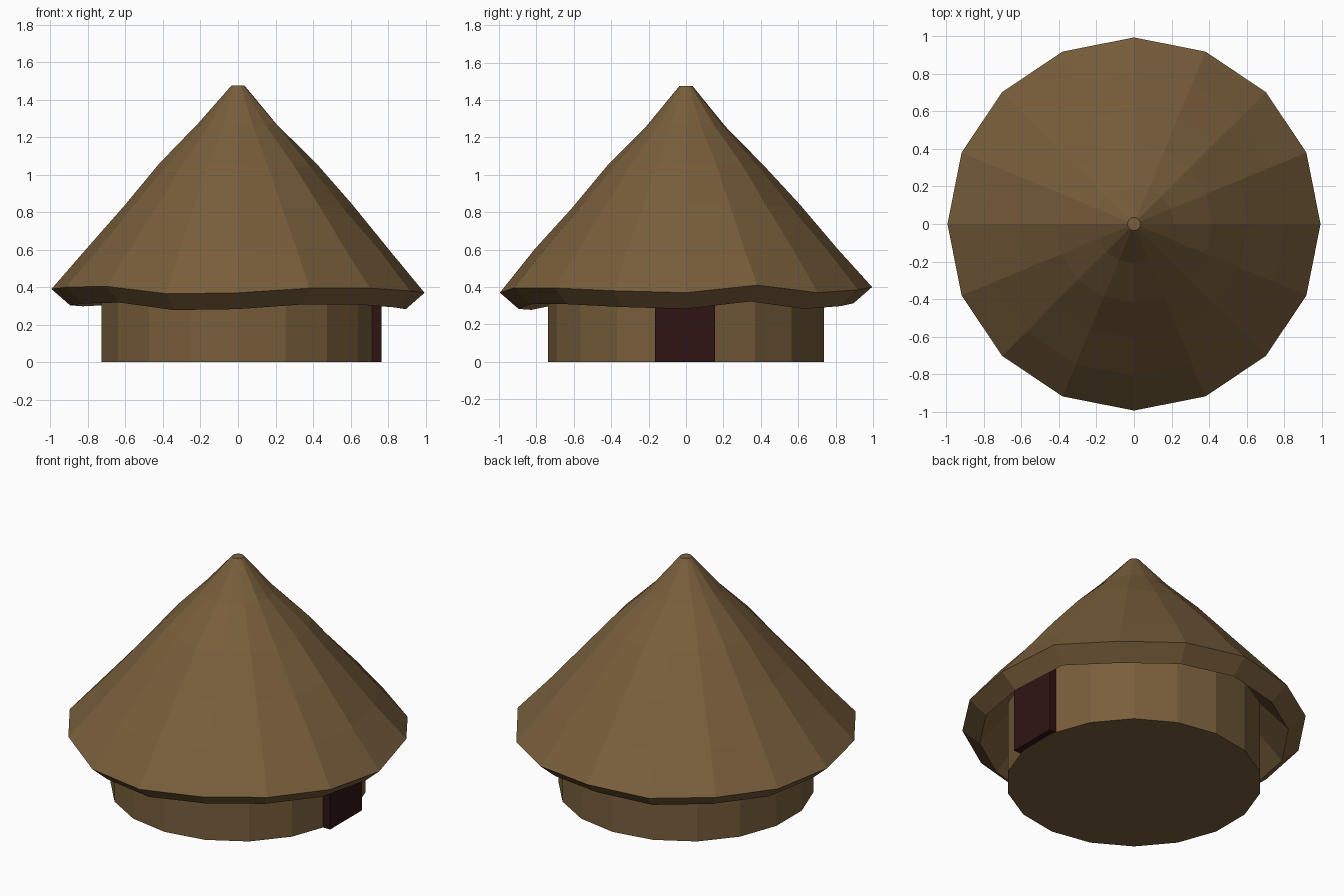
import bpy
import bmesh
import random
from math import cos, sin, radians

random.seed(4)
if "Cube" in bpy.data.objects:
    bpy.data.objects.remove(bpy.data.objects["Cube"], do_unlink=True)


def make_material(name, rgb):
    mat = bpy.data.materials.new(name)
    mat.use_nodes = True
    mat.diffuse_color = (*rgb, 1)
    mat.node_tree.nodes["Principled BSDF"].inputs["Base Color"].default_value = (*rgb, 1)
    return mat


def add_object(name, bm, mat):
    bmesh.ops.recalc_face_normals(bm, faces=bm.faces)
    mesh = bpy.data.meshes.new(name)
    bm.to_mesh(mesh)
    bm.free()
    mesh.materials.append(mat)
    obj = bpy.data.objects.new(name, mesh)
    bpy.context.collection.objects.link(obj)
    return obj


def ring_stack(bm, rings):
    """Join rings of points with quads and close both ends."""
    loops = [[bm.verts.new(p) for p in ring] for ring in rings]
    n = len(loops[0])
    for a, b in zip(loops, loops[1:]):
        for i in range(n):
            j = (i + 1) % n
            bm.faces.new((a[i], a[j], b[j], b[i]))
    bm.faces.new(loops[0])
    bm.faces.new(loops[-1])


def circle(radius, heights, start=0.0):
    step = 360 / len(heights)
    return [(radius * cos(radians(start + i * step)),
             radius * sin(radians(start + i * step)), z)
            for i, z in enumerate(heights)]


brown = make_material("thatch brown", (0.19, 0.113, 0.044))
maroon = make_material("dark door maroon", (0.028, 0.007, 0.007))

# Thatched roof: uneven outer cone, thick eaves, hollow underside
SIDES = 16
eave_wave = [-.015, .025, -.015, 0, .015, 0, .01, 0, .005, .015, .02, -.02, -.015, .01, .01, -.005]
outer = [(0.035, 1.475), (0.21, 1.27), (0.42, 1.05), (0.61, 0.83), (0.81, 0.605), (0.995, 0.385)]
inner = [(0.895, 0.298), (0.72, 0.50), (0.4, 0.86), (0.06, 1.25)]

rings = []
for k, (r, z) in enumerate(outer + inner):
    at_eave = (r, z) in (outer[-1], inner[0])
    slope_ring = 0 < k < len(outer) - 1
    heights = []
    for wave in eave_wave:
        offset = wave if at_eave else (random.uniform(-0.012, 0.012) if slope_ring else 0)
        heights.append(z + offset)
    rings.append(circle(r, heights))
bm = bmesh.new()
ring_stack(bm, rings)
add_object("thatched_roof", bm, brown)

# Round wall with closed floor
bm = bmesh.new()
ring_stack(bm, [circle(0.738, [z] * 18, 10) for z in (0, 0.46)])
add_object("round_wall", bm, brown)

# Door slab standing slightly proud of the wall on the +x side
bm = bmesh.new()
bmesh.ops.create_cube(bm, size=1)
bmesh.ops.scale(bm, vec=(0.11, 0.32, 0.44), verts=bm.verts)
bmesh.ops.translate(bm, vec=(0.71, -0.005, 0.221), verts=bm.verts)
add_object("door", bm, maroon)
